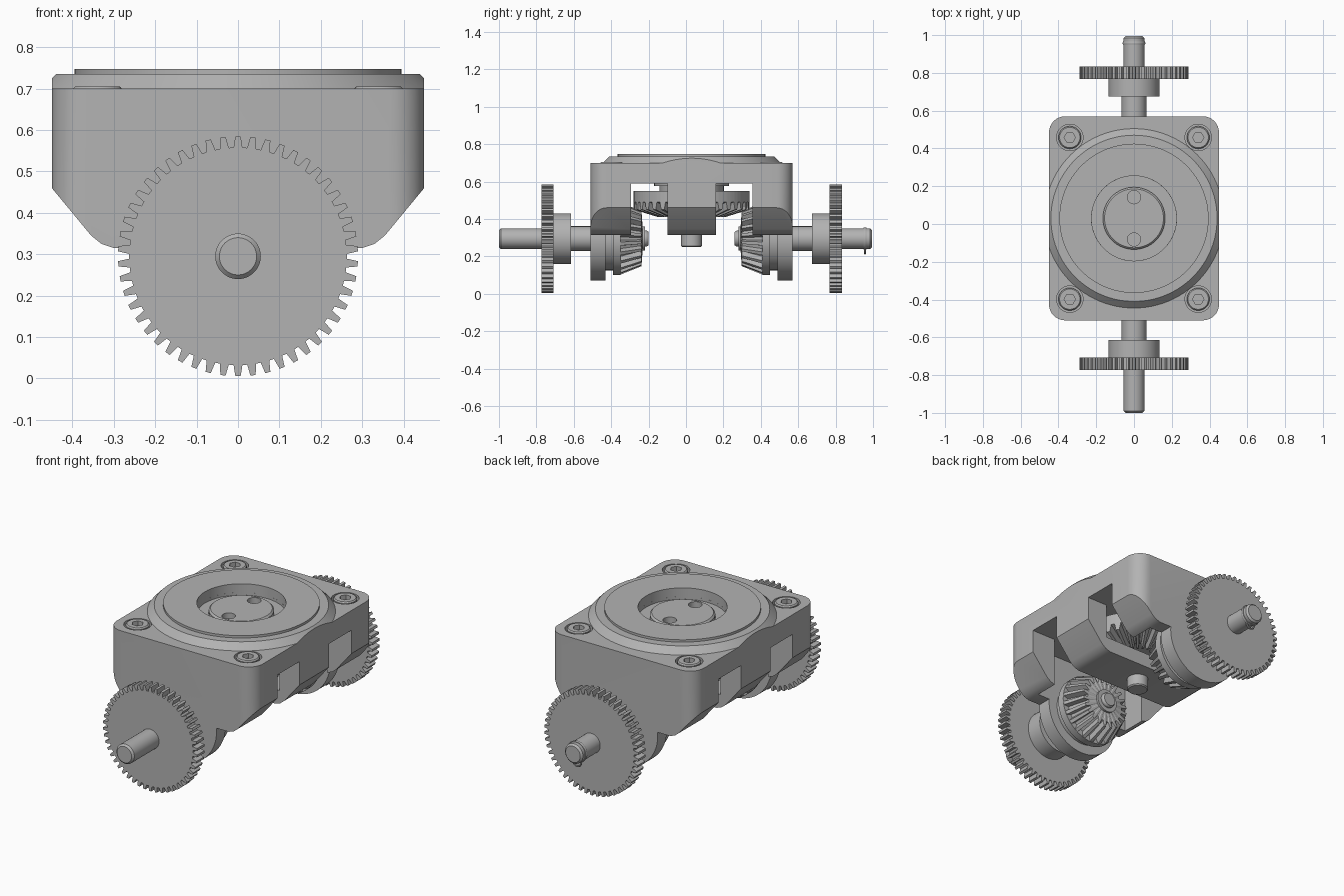
import bpy, bmesh, math
from mathutils import Matrix, Vector

if "Cube" in bpy.data.objects:
    bpy.data.objects.remove(bpy.data.objects["Cube"])

MID_Y = 0.03      # centre of the gearbox along y
AXLE_Z = 0.295    # height of the wheel shafts

grey = bpy.data.materials.new("plain grey")
grey.use_nodes = True
grey.diffuse_color = (0.45, 0.45, 0.45, 1)
grey.node_tree.nodes["Principled BSDF"].inputs["Base Color"].default_value = grey.diffuse_color


def finish(name, bm, smooth=True):
    bmesh.ops.recalc_face_normals(bm, faces=bm.faces)
    mesh = bpy.data.meshes.new(name)
    bm.to_mesh(mesh)
    bm.free()
    mesh.materials.append(grey)
    ob = bpy.data.objects.new(name, mesh)
    bpy.context.collection.objects.link(ob)
    if smooth:
        shade(ob)
    return ob


def activate(ob):
    bpy.ops.object.select_all(action='DESELECT')
    ob.select_set(True)
    bpy.context.view_layer.objects.active = ob


def shade(ob):
    activate(ob)
    bpy.ops.object.shade_smooth_by_angle(angle=math.radians(30))


def upright(x=0, y=MID_Y):
    return Matrix.Translation((x, y, 0))


def axle(side):
    # local z runs outward from the gearbox centre along y
    return Matrix.Translation((0, MID_Y, AXLE_Z)) @ Matrix.Rotation(-side * math.pi / 2, 4, 'X')


def skin(rings, frame):
    # joins equal rings of points and caps both ends
    bm = bmesh.new()
    loops = [[bm.verts.new(frame @ Vector(p)) for p in ring] for ring in rings]
    n = len(loops[0])
    for a, b in zip(loops, loops[1:]):
        for i in range(n):
            j = (i + 1) % n
            bm.faces.new((a[i], a[j], b[j], b[i]))
    bm.faces.new(loops[0])
    bm.faces.new(loops[-1])
    return bm


def turned(name, profile, frame, sides=48):
    # profile holds (radius, height) pairs
    rings = [[(r * math.cos(math.tau * i / sides), r * math.sin(math.tau * i / sides), h)
              for i in range(sides)] for r, h in profile]
    return finish(name, skin(rings, frame))


def gear(name, teeth, rings, frame):
    # every ring is a root (radius, height) and a tip (radius, height)
    out = []
    for root, tip in rings:
        ring = []
        for t in range(teeth):
            for phase, (r, h) in ((0, root), (0.35, root), (0.5, tip), (0.85, tip)):
                a = math.tau * (t + phase - 0.675) / teeth + math.pi / 2
                ring.append((r * math.cos(a), r * math.sin(a), h))
        out.append(ring)
    ob = finish(name, skin(out, frame), False)
    return ob


def box(name, lo, hi):
    bm = bmesh.new()
    bmesh.ops.create_cube(bm, size=1)
    for v in bm.verts:
        v.co = [lo[k] + (v.co[k] + 0.5) * (hi[k] - lo[k]) for k in range(3)]
    return finish(name, bm, False)


def cut(ob, cutter, operation='DIFFERENCE'):
    mod = ob.modifiers.new("cut", 'BOOLEAN')
    mod.operation = operation
    mod.solver = 'EXACT'
    mod.object = cutter
    activate(ob)
    bpy.ops.object.modifier_apply(modifier=mod.name)
    bpy.data.objects.remove(cutter)


# Housing: tapered profile run along y, with rounded upright corners
half = [(0.45, 0.70), (0.45, 0.46), (0.355, 0.345), (0.33, 0.325), (0.30, 0.315)]
outline = half + [(-x, z) for x, z in reversed(half)]
housing = finish("housing", skin([[(x, y, z) for x, z in outline] for y in (-0.51, 0.57)], Matrix()), False)

corners = []
for k in range(4):
    sx, sy = ((1, 1), (-1, 1), (-1, -1), (1, -1))[k]
    for i in range(9):
        a = math.pi / 2 * (k + i / 8)
        corners.append((sx * 0.365 + 0.085 * math.cos(a), sy * 0.455 + 0.085 * math.sin(a)))
cut(housing, finish("corner_cutter", skin([[(x, y, z) for x, y in corners] for z in (0.2, 0.8)],
                                          upright()), False), 'INTERSECT')

# Side windows, end pockets and round gear chamber
for s in (-1, 1):
    a, b = sorted((MID_Y + s * 0.13, MID_Y + s * 0.325))
    cut(housing, box("window_cutter", (-0.6, a, 0.1), (0.6, b, 0.59)))
    a, b = sorted((MID_Y + s * 0.3, MID_Y + s * 0.46))
    cut(housing, box("pocket_cutter", (-0.3, a, 0.1), (0.3, b, 0.59)))
cut(housing, turned("chamber_cutter", [(0.35, 0.395), (0.35, 0.59)], upright()))
cut(housing, turned("top_cutter", [(0.225, 0.685), (0.225, 0.8)], upright()))

# Corner screws in counterbores
for x in (-0.34, 0.34):
    for y in (MID_Y - 0.428, MID_Y + 0.428):
        cut(housing, turned("bore_cutter", [(0.07, 0.67), (0.07, 0.8)], upright(x, y), 32))
        screw = turned("corner_screw", [(0.06, 0.66), (0.06, 0.699), (0.054, 0.705)], upright(x, y), 32)
        cut(screw, turned("hex_cutter", [(0.03, 0.68), (0.03, 0.8)], upright(x, y), 6))
        shade(screw)
shade(housing)

# Round top cover, trimmed flush with the housing sides
cover = turned("top_cover", [(0.475, 0.685), (0.475, 0.70), (0.44, 0.735), (0.395, 0.735),
                             (0.395, 0.748)], upright(), 96)
cut(cover, turned("recess_cutter", [(0.225, 0.6), (0.225, 0.8)], upright(), 64))
cut(cover, box("trim_cutter", (-0.45, -1, 0.5), (0.45, 1, 0.9)), 'INTERSECT')
shade(cover)

# Output disc with two pin holes
disc = turned("output_disc", [(0.165, 0.60), (0.165, 0.708), (0.156, 0.717)], upright(), 64)
for s in (-1, 1):
    cut(disc, turned("pin_cutter", [(0.035, 0.65), (0.035, 0.8)], upright(0, MID_Y + s * 0.112), 24))
shade(disc)

# Vertical shaft and crown gear
turned("output_shaft", [(0.05, 0.25), (0.056, 0.256), (0.056, 0.45)], upright())
turned("output_hub", [(0.172, 0.54), (0.172, 0.575), (0.2, 0.575), (0.2, 0.605)], upright())
gear("crown_gear", 36, [((0.31, 0.55), (0.31, 0.55)), ((0.31, 0.49), (0.31, 0.45)),
                        ((0.18, 0.45), (0.18, 0.41)), ((0.14, 0.45), (0.14, 0.42)),
                        ((0.13, 0.46), (0.13, 0.46))], upright())

# Two wheel shafts with spur gear, bearing and bevel pinion
for side, label, end in ((-1, "front", 1.03), (1, "back", 0.965)):
    f = axle(side)
    turned(label + "_shaft", [(0.036, 0.23), (0.042, 0.24), (0.042, 0.27), (0.055, 0.27),
                              (0.055, end - 0.01), (0.045, end)], f)
    turned(label + "_sleeve", [(0.066, 0.4), (0.066, 0.66)], f)
    turned(label + "_gear_hub", [(0.135, 0.645), (0.135, 0.75)], f)
    gear(label + "_spur_gear", 50, [((0.263, h), (0.29, h)) for h in (0.738, 0.803)], f)
    turned(label + "_bearing_seat", [(0.225, 0.46), (0.225, 0.54)], f, 64)
    turned(label + "_bearing", [(0.17, 0.41), (0.17, 0.47)], f, 64)
    turned(label + "_pinion_flange", [(0.195, 0.38), (0.195, 0.42)], f, 64)
    gear(label + "_bevel_pinion", 22, [((0.165, 0.385), (0.195, 0.385)), ((0.115, 0.27), (0.148, 0.268)),
                                       ((0.065, 0.262), (0.065, 0.262))], f)
    turned(label + "_pinion_hub", [(0.065, 0.25), (0.065, 0.28)], f)

# Thin retaining clip with an eyelet on the back shaft
turned("retaining_clip", [(0.058, 0.92), (0.06, 0.925), (0.06, 0.93), (0.058, 0.935)], axle(1), 32)
bpy.ops.mesh.primitive_torus_add(major_radius=0.025, minor_radius=0.005, major_segments=24,
                                 minor_segments=8, location=(0, 0.957, 0.24),
                                 rotation=(math.pi / 2, 0, 0))
eyelet = bpy.context.object
eyelet.name = "clip_eyelet"
eyelet.data.materials.append(grey)
shade(eyelet)
